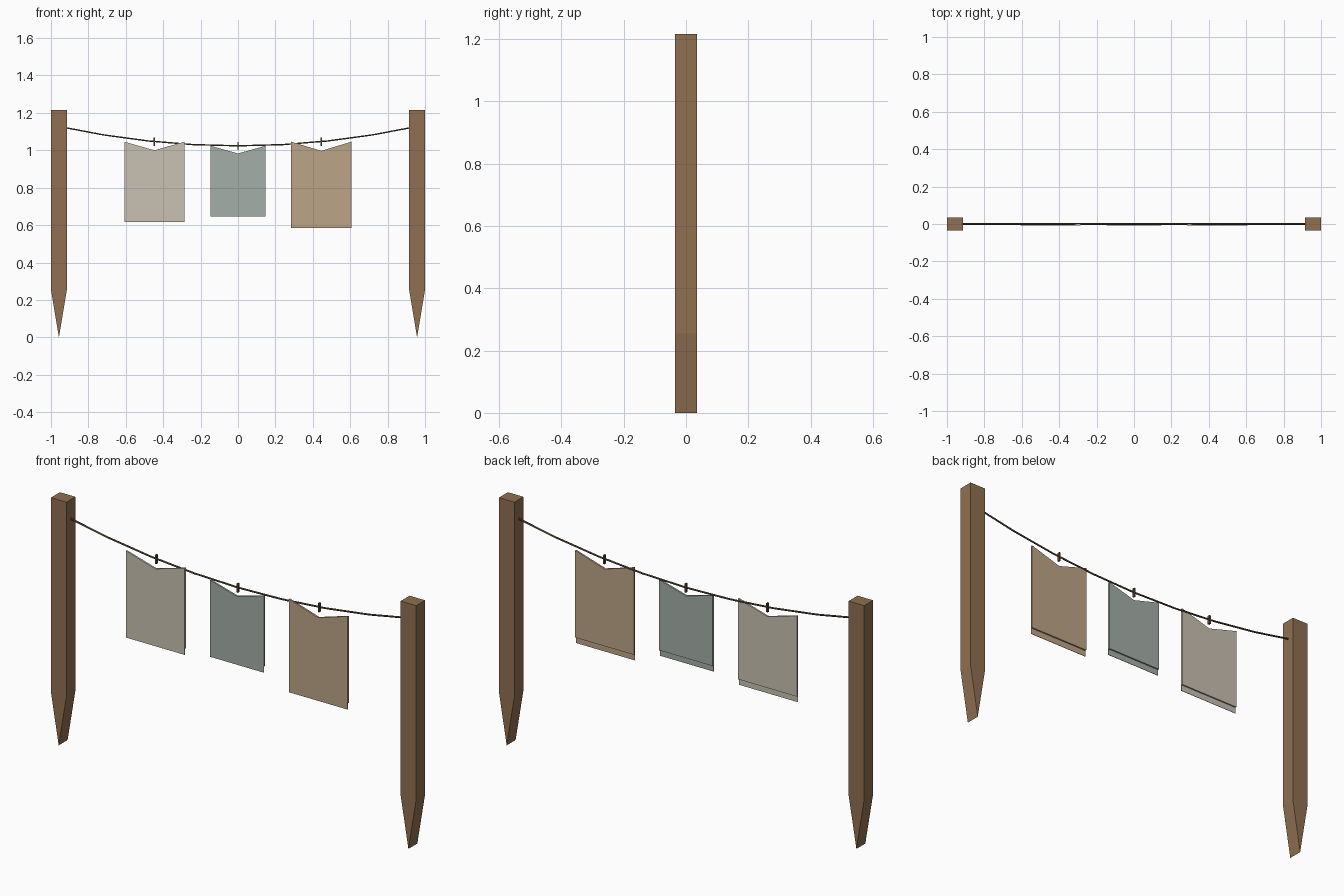
import bpy

default = bpy.data.objects.get("Cube")
if default:
    bpy.data.objects.remove(default, do_unlink=True)


def material(name, rgb):
    """Flat material from an sRGB colour."""
    color = [(c / 255) ** 2.2 for c in rgb] + [1]
    m = bpy.data.materials.new(name)
    m.use_nodes = True
    m.diffuse_color = color
    bsdf = m.node_tree.nodes["Principled BSDF"]
    bsdf.inputs["Base Color"].default_value = color
    bsdf.inputs["Roughness"].default_value = 0.9
    return m


wood = material("post wood", (142, 111, 82))
cord = material("dark cord", (88, 74, 58))
peg_wood = material("peg wood", (96, 74, 54))
cream = material("cream cloth", (200, 192, 177))
sage = material("grey green cloth", (163, 173, 167))
tan = material("tan cloth", (187, 163, 134))


def prism(name, outline, y0, y1, mat):
    """Extrude an x-z outline from y0 to y1."""
    n = len(outline)
    verts = [(x, y, z) for y in (y0, y1) for x, z in outline]
    faces = [list(range(n)), list(range(2 * n - 1, n - 1, -1))]
    faces += [(i, i + n, (i + 1) % n + n, (i + 1) % n) for i in range(n)]
    mesh = bpy.data.meshes.new(name)
    mesh.from_pydata(verts, [], faces)
    mesh.materials.append(mat)
    obj = bpy.data.objects.new(name, mesh)
    bpy.context.collection.objects.link(obj)
    return obj


POST_X, HALF = 0.9575, 0.0425


def line_height(x):
    return 1.024 + 0.113 * x * x


# Posts sharpened to a wedge at the foot
for side, s in (("left", 1), ("right", -1)):
    c = s * POST_X
    prism(side + "_post",
          [(c, 0), (c + HALF, 0.255), (c + HALF, 1.215), (c - HALF, 1.215), (c - HALF, 0.255)],
          -0.035, 0.035, wood)

# Sagging line between the post centres
curve = bpy.data.curves.new("clothes_line", "CURVE")
curve.dimensions = "3D"
curve.bevel_depth = 0.0042
curve.bevel_resolution = 1
spline = curve.splines.new("POLY")
SEGMENTS = 8
spline.points.add(SEGMENTS)
for i, p in enumerate(spline.points):
    x = POST_X * (2 * i / SEGMENTS - 1)
    p.co = (x, 0, line_height(x), 1)
curve.materials.append(cord)
bpy.context.collection.objects.link(bpy.data.objects.new("clothes_line", curve))


def cloth(name, x, half, top, dip, bottom, mat):
    """Folded cloth: long front sheet, shorter back sheet, and its peg."""
    def outline(low):
        return [(x - half, low), (x + half, low), (x + half, top), (x, dip), (x - half, top)]
    prism(name + "_front", outline(bottom), -0.008, -0.006, mat)
    prism(name + "_back", outline(bottom + 0.03), -0.006, 0.001, mat)
    z = line_height(x)
    prism(name + "_peg",
          [(x - 0.004, z - 0.023), (x + 0.004, z - 0.023), (x + 0.004, z + 0.021), (x - 0.004, z + 0.021)],
          -0.006, 0.006, peg_wood)


cloth("right_cloth", -0.447, 0.161, 1.046, 1.0, 0.617, cream)
cloth("middle_cloth", 0, 0.147, 1.024, 0.983, 0.645, sage)
cloth("left_cloth", 0.445, 0.161, 1.046, 0.997, 0.585, tan)
